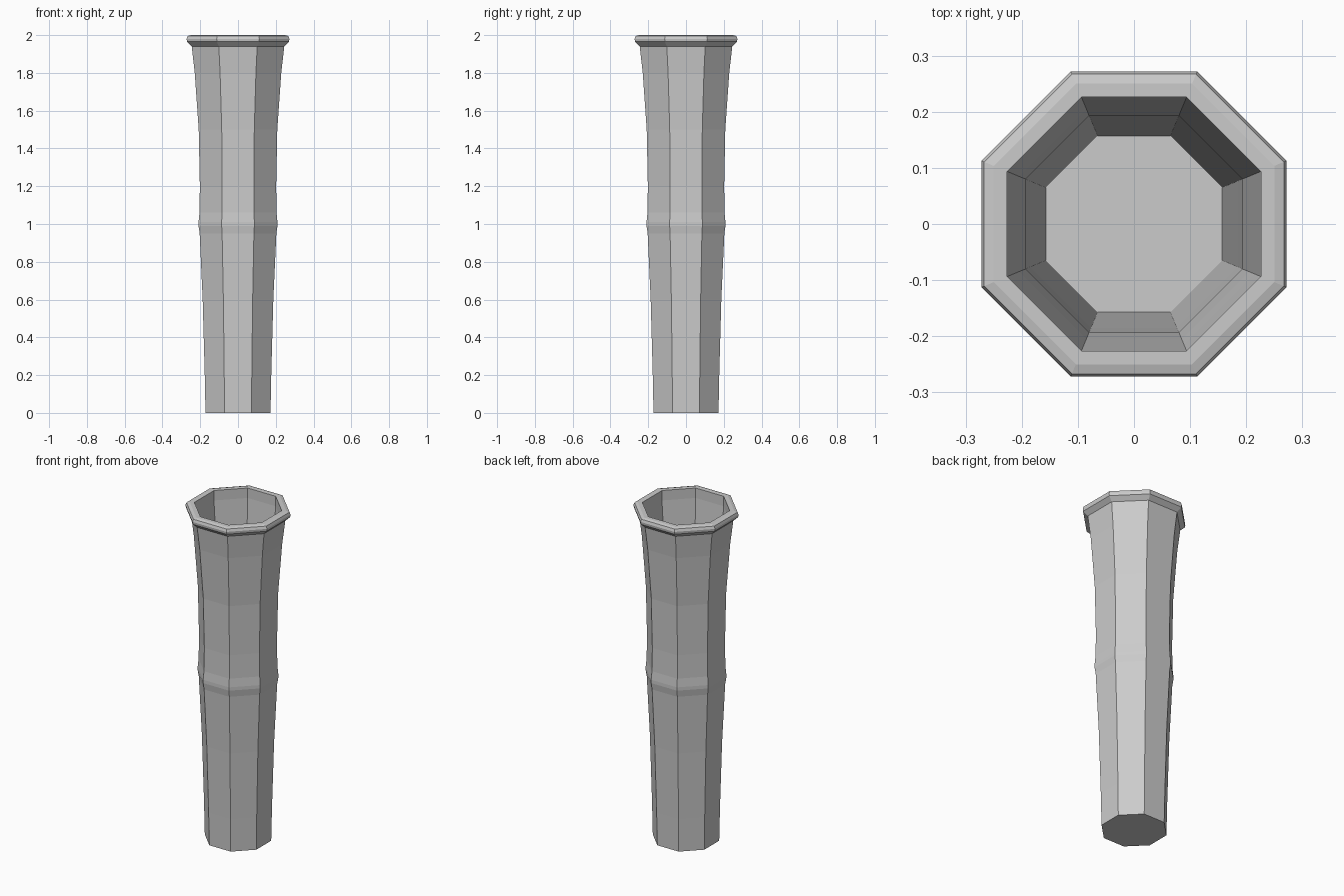
import bpy
import bmesh
import math

if "Cube" in bpy.data.objects:
    bpy.data.objects.remove(bpy.data.objects["Cube"], do_unlink=True)

SIDES = 8

grey = bpy.data.materials.new("plain_grey")
grey.use_nodes = True
colour = (0.6, 0.6, 0.6, 1)
grey.diffuse_color = colour
grey.node_tree.nodes["Principled BSDF"].inputs["Base Color"].default_value = colour

# (distance from axis to flat side, height)
outer_wall = [(0.172, 0), (0.176, 0.2), (0.187, 0.6), (0.198, 0.84), (0.203, 0.95)]
middle_ridge = [(0.209, 0.99), (0.209, 1.01), (0.204, 1.06)]
flared_neck = [(0.202, 1.2), (0.208, 1.5), (0.229, 1.8), (0.245, 1.94)]
rim = [(0.27, 1.965), (0.272, 1.98), (0.267, 1.995), (0.25, 2.0), (0.226, 2.0)]
inner_wall = [(0.226, 1.94), (0.215, 1.8), (0.205, 1.68), (0.193, 1.5),
              (0.185, 1.0), (0.157, 0.03)]
profile = outer_wall + middle_ridge + flared_neck + rim + inner_wall

# Octagonal tube lofted through the profile, capped below and on the inner floor
bm = bmesh.new()
rings = []
for apothem, z in profile:
    radius = apothem / math.cos(math.pi / SIDES)
    angles = [(i + 0.5) * math.tau / SIDES for i in range(SIDES)]
    rings.append([bm.verts.new((radius * math.cos(a), radius * math.sin(a), z))
                  for a in angles])
for low, high in zip(rings, rings[1:]):
    for i in range(SIDES):
        j = (i + 1) % SIDES
        bm.faces.new((low[i], low[j], high[j], high[i]))
bm.faces.new(rings[0][::-1])
bm.faces.new(rings[-1])
bmesh.ops.recalc_face_normals(bm, faces=bm.faces)

mesh = bpy.data.meshes.new("flared_tube")
bm.to_mesh(mesh)
bm.free()
mesh.materials.append(grey)
tube = bpy.data.objects.new("flared_tube", mesh)
bpy.context.collection.objects.link(tube)
